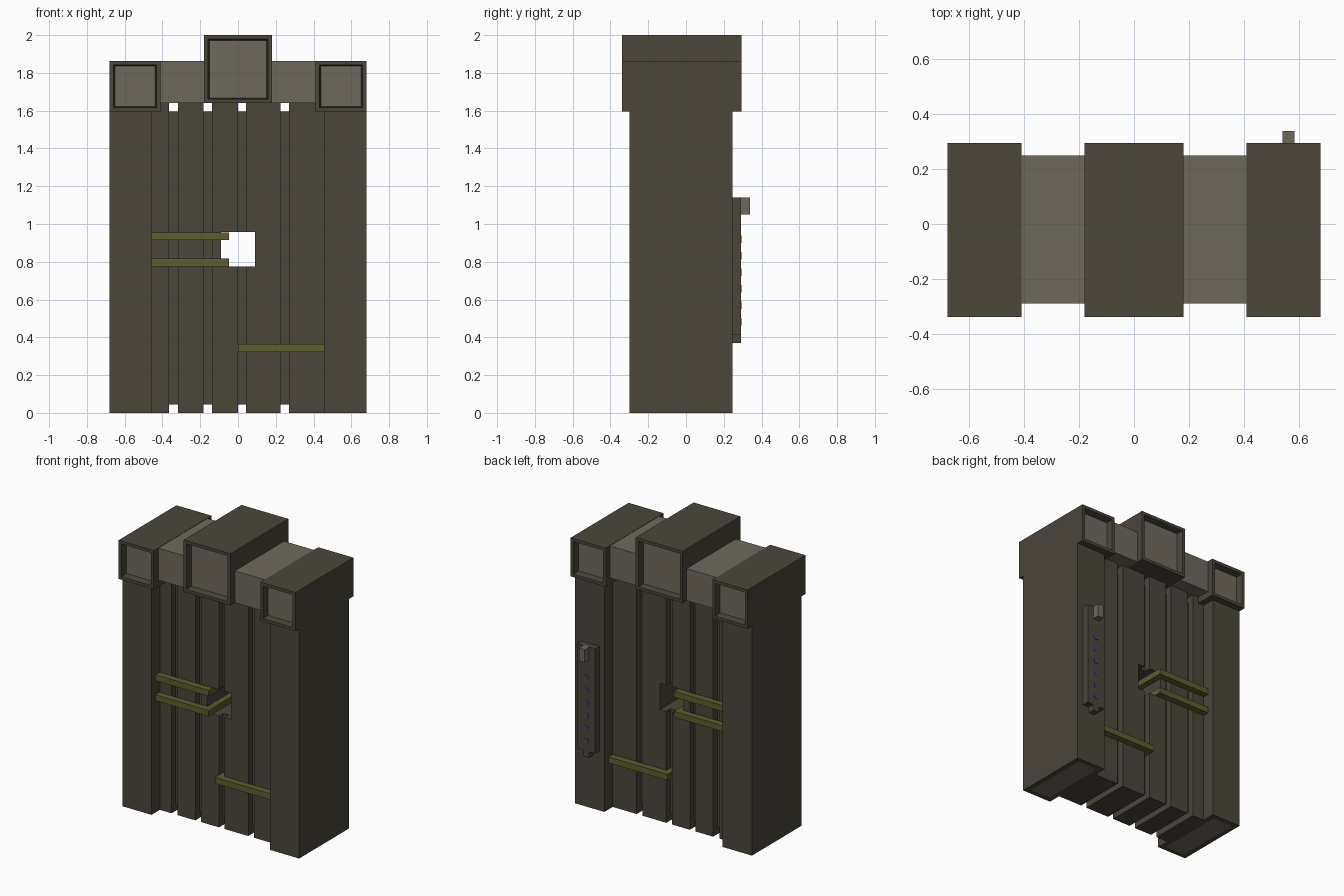
import bpy, bmesh
from mathutils import Vector

if "Cube" in bpy.data.objects:
    bpy.data.objects.remove(bpy.data.objects["Cube"])


def material(name, rgb):
    m = bpy.data.materials.new(name)
    m.diffuse_color = (*rgb, 1.0)
    m.use_nodes = True
    m.node_tree.nodes["Principled BSDF"].inputs["Base Color"].default_value = m.diffuse_color
    return m


DARK = material("dark_stone", (0.069, 0.061, 0.042))
LIGHT = material("light_stone", (0.159, 0.141, 0.107))
OLIVE = material("olive_metal", (0.109, 0.109, 0.027))
PURPLE = material("purple_light", (0.072, 0.054, 0.15))

U = 0.0455          # basic building step
YC = -0.0265        # middle of the wall thickness


def box(name, x, y, z, mat, insets=()):
    """Box from ranges; insets holds (direction, rim width, slope, depth)."""
    bm = bmesh.new()
    bmesh.ops.create_cube(bm, size=1)
    for v in bm.verts:
        for i, (a, b) in enumerate((x, y, z)):
            v.co[i] = a if v.co[i] < 0 else b
    bm.normal_update()
    for direction, rim, slope, depth in insets:
        face = max(bm.faces, key=lambda f: f.normal.dot(Vector(direction)) * f.calc_area())
        bmesh.ops.inset_individual(bm, faces=[face], thickness=rim)
        if depth:
            bmesh.ops.inset_individual(bm, faces=[face], thickness=slope, depth=-depth)
        face.material_index = 1
        bm.normal_update()
    me = bpy.data.meshes.new(name)
    bm.to_mesh(me)
    bm.free()
    me.materials.append(mat)
    me.materials.append(LIGHT)
    ob = bpy.data.objects.new(name, me)
    bpy.context.collection.objects.link(ob)
    return ob


def thick(half):
    return (YC - half, YC + half)


RECESS = [((0, s, 0), 0.03, 0.01, 0.045) for s in (-1, 1)]

# Side posts with base pads, and their framed caps
for side, s in (("left", -1), ("right", 1)):
    def span(a, b):
        return tuple(sorted((s * a, s * b)))
    box(side + "_post", span(0.455, 0.68), thick(6 * U), (0, 1.595), DARK,
        [((0, 0, -1), 0.05, 0, 0)])
    box(side + "_cap", span(0.41, 0.68), (-0.34, 0.295), (1.595, 1.864), DARK, RECESS)
    box(side + "_lintel", span(0.18, 0.412), (-0.29, 0.25), (1.64, 1.862), LIGHT)
box("centre_cap", (-0.18, 0.18), (-0.34, 0.295), (1.64, 2.0), DARK, RECESS)

# Planks over a thinner core
planks = [(-0.46, -0.365), (-0.318, -0.182), (-0.138, 0.0), (0.043, 0.225), (0.27, 0.46)]
wall = [box("plank_%d" % i, x, thick(4 * U), (0, 1.645), DARK) for i, x in enumerate(planks)]
wall.append(box("core", (-0.46, 0.46), thick(3 * U), (0.045, 1.595), DARK))

# Square opening through the wall
cutter = box("opening_cutter", (-0.091, 0.091), (-1, 1), (0.775, 0.957), DARK)
cutter.hide_render = True
for ob in (wall[2], wall[3], wall[5]):
    mod = ob.modifiers.new("opening", "BOOLEAN")
    mod.operation = "DIFFERENCE"
    mod.solver = "EXACT"
    mod.object = cutter
    bpy.context.view_layer.objects.active = ob
    bpy.ops.object.modifier_apply(modifier=mod.name)
bpy.data.objects.remove(cutter)


# Straps on both faces, joined through the wall at one end
def strap(name, x, link_x, z):
    for tag, s in (("front", -1), ("back", 1)):
        y = tuple(sorted((YC + s * 4 * U, YC + s * 5 * U)))
        box(name + "_" + tag, x, y, z, OLIVE)
    box(name + "_link", link_x, thick(4 * U), z, OLIVE)


strap("upper_strap", (-0.46, -0.048), (-0.09, -0.048), (0.915, 0.956))
strap("middle_strap", (-0.46, -0.048), (-0.09, -0.048), (0.776, 0.817))
strap("lower_strap", (0.0, 0.455), (0.0, 0.043), (0.323, 0.365))

# Control panel on the back of the right post
PX = 0.5635
box("control_panel", (PX - 0.07, PX + 0.07), (0.24, 0.292), (0.412, 1.14), DARK)
box("panel_tail", (PX - 0.0225, PX + 0.0225), (0.24, 0.292), (0.37, 0.412), DARK)
box("panel_knob", (PX - 0.0225, PX + 0.0225), (0.285, 0.34), (1.05, 1.14), LIGHT)
for i in range(6):
    bpy.ops.mesh.primitive_cylinder_add(vertices=8, radius=0.02, depth=0.006,
                                        location=(PX, 0.292, 0.92 - i * 0.0875),
                                        rotation=(1.570796, 0, 0))
    dot = bpy.context.object
    dot.name = "panel_light_%d" % i
    dot.data.materials.append(PURPLE)
